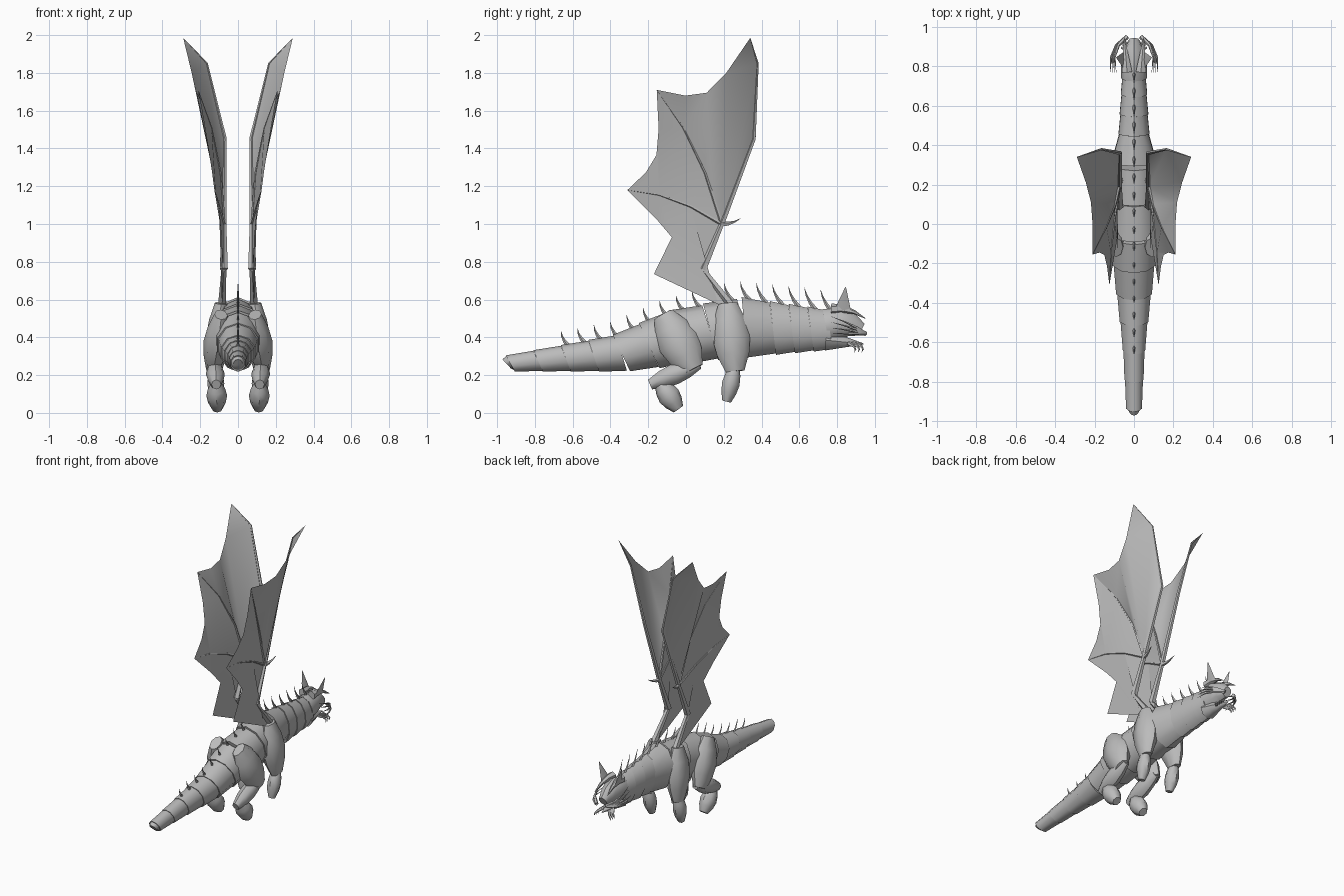
import bpy, bmesh
from math import sin, cos, pi
from mathutils import Vector

cube = bpy.data.objects.get("Cube")
if cube:
    bpy.data.objects.remove(cube)

grey = bpy.data.materials.new("stone grey")
grey.use_nodes = True
shade = (.5, .5, .5, 1)
grey.diffuse_color = shade
grey.node_tree.nodes["Principled BSDF"].inputs["Base Color"].default_value = shade


def add_loft(bm, stations, sides, lean):
    """Skin rings (centre, half width, half depth) along a path and cap both ends."""
    last = len(stations) - 1
    rings = []
    for i, (centre, width, depth) in enumerate(stations):
        before, after = stations[max(i - 1, 0)][0], stations[min(i + 1, last)][0]
        along = (after - before).normalized()
        up = along.cross(Vector((-1, 0, 0))).normalized()
        side = up.cross(along)
        ring = []
        for k in range(sides):
            angle = 2 * pi * k / sides
            point = centre + side * width * sin(angle) + up * depth * cos(angle)
            point.y -= lean * cos(angle)
            ring.append(bm.verts.new(point))
        rings.append(ring)
    for a, b in zip(rings, rings[1:]):
        for k in range(sides):
            n = (k + 1) % sides
            bm.faces.new((a[k], a[n], b[n], b[k]))
    bm.faces.new(rings[0])
    bm.faces.new(rings[-1])


def finish(name, bm, mirror):
    bmesh.ops.recalc_face_normals(bm, faces=bm.faces)
    mesh = bpy.data.meshes.new(name)
    bm.to_mesh(mesh)
    bm.free()
    mesh.materials.append(grey)
    part = bpy.data.objects.new(name, mesh)
    bpy.context.collection.objects.link(part)
    bpy.ops.object.select_all(action='DESELECT')
    part.select_set(True)
    bpy.context.view_layer.objects.active = part
    bpy.ops.object.shade_smooth_by_angle(angle=pi / 4)
    if mirror:
        part.modifiers.new("Mirror", 'MIRROR').use_mirror_merge = False


def build(name, lofts, sides=8, lean=0, mirror=True):
    bm = bmesh.new()
    for stations in lofts:
        add_loft(bm, stations, sides, lean)
    finish(name, bm, mirror)


def arc(start, end, bend=(0, 0, 0), steps=3):
    """Points from start to end, bowed out by the bend vector."""
    start, end, bend = Vector(start), Vector(end), Vector(bend)
    return [start.lerp(end, i / steps) + bend * sin(pi * i / steps) for i in range(steps + 1)]


def horn(points, radius, flat=1):
    """Tapering horn, spike or finger."""
    last = len(points) - 1
    radii = [radius * (1 - .95 * i / last) for i in range(last + 1)]
    return [(p, r * flat, r) for p, r in zip(points, radii)]


def limb(start, end, width, depth):
    """Muscle that swells in the middle."""
    points = arc(start, end, steps=4)
    swell = [.5 + .5 * sin(pi * i / 4) for i in range(5)]
    return [(p, width * s, depth * s) for p, s in zip(points, swell)]


def profile(knots, y):
    """Value at y on a line through (y, value) knots."""
    for (y0, v0), (y1, v1) in zip(knots, knots[1:]):
        if y <= y1:
            break
    return v0 + (v1 - v0) * (y - y0) / (y1 - y0)


# Body outline along its length
back = [(-.95, .3), (-.35, .41), (-.05, .54), (.3, .61), (.8, .54)]
belly = [(-.95, .22), (-.3, .22), (.1, .28), (.8, .34)]
girth = [(-.95, .04), (-.6, .06), (-.05, .13), (.3, .12), (.46, .08), (.8, .06)]


def body_ring(y, scale):
    top, bottom = profile(back, y), profile(belly, y)
    return Vector((0, y, (top + bottom) / 2)), profile(girth, y) * scale, (top - bottom) / 2 * scale


# Overlapping plates from tail to neck, each flared at its rear edge
joints = [-.93 + .147 * i for i in range(7)] + [.13, .31] + [.46 + .1 * i for i in range(4)]
plates = [[body_ring(a, 1.03), body_ring(b, .97)] for a, b in zip(joints, joints[1:])]
tail_tip = [body_ring(-.95, .6), body_ring(-.92, 1)]
build("body_plates", plates + [tail_tip], sides=10, lean=.02, mirror=False)

# Curved spikes down the back, longer on the neck
spikes = []
for i in range(17):
    y = -.62 + .087 * i
    size = .07 + .04 * max(y, 0)
    base = Vector((0, y, profile(back, y) - .01))
    spikes.append(horn(arc(base, base + Vector((0, -.6 * size, 1.2 * size)), (0, -.01, 0)), .013, .6))
build("back_spikes", spikes, sides=4, mirror=False)

# Head and separate lower jaw
skull = [(.74, .46, .066, .09), (.82, .475, .066, .085), (.88, .465, .05, .06), (.93, .44, .03, .035)]
build("head", [[(Vector((0, y, z)), w, h) for y, z, w, h in skull]], mirror=False)
build("lower_jaw", [horn(arc((0, .74, .385), (0, .94, .365)), .055, 1.1)], mirror=False)

# Horns, tendrils, barbs and ear fins
build("brow_horns", [horn(arc((.035, .77, .55), (.05, .95, .5), (0, 0, .02)), .03)], sides=6)
tendrils = [horn(arc((.035, .95, .42), (.12 - .01 * k, .77, .42 + .03 * k), (.03, .02, 0)), .012)
            for k in range(4)]
build("cheek_tendrils", tendrils, sides=5)
barbs = [horn(arc((.03, y, .37), (.065, y + .03, .32), (.01, .02, 0)), .012) for y in (.86, .88, .9)]
build("chin_barbs", barbs, sides=5)
build("ear_fins", [horn(arc((.05, .83, .54), (.09, .845, .665)), .045, .15)], sides=4)

# Legs
build("hind_thighs", [limb((.09, -.12, .52), (.135, .04, .23), .07, .11)])
build("hind_shanks", [limb((.125, .07, .26), (.115, -.19, .15), .05, .055)])
build("hind_feet", [limb((.115, -.14, .16), (.11, -.04, .02), .055, .06)])
build("front_upper_legs", [limb((.09, .22, .58), (.12, .26, .22), .065, .1)])
build("front_lower_legs", [limb((.12, .26, .25), (.115, .215, .06), .045, .047)])

# Wing skeleton
root, elbow, wrist = Vector((.085, .24, .57)), Vector((.075, .09, .76)), Vector((.075, .19, 1))
lead = [wrist, Vector((.07, .36, 1.45)), Vector((.165, .38, 1.85)), Vector((.29, .34, 1.985))]
middle = arc(wrist, (.21, -.155, 1.71), (-.03, .03, .04))
rear = arc(wrist, (.125, -.31, 1.18), (.01, 0, .04))
thumb = arc(wrist, (.095, .29, 1.03), (0, 0, -.01))
arm = [[(p, r, r) for p, r in zip(ends, (.022, .014))] for ends in ((root, elbow), (elbow, wrist))]
fingers = [horn(points, r) for points, r in ((lead, .016), (middle, .01), (rear, .01), (thumb, .016))]
build("wing_bones", arm + fingers, sides=5)


def scallop(tip, other):
    """Edge between two finger tips, drawn in towards the wrist."""
    return [tip.lerp(other, t).lerp(wrist, .18 * sin(pi * t)) for t in (.25, .5, .75)]


# Wing skin: a panel between neighbouring fingers, and one down to the body
hem = [Vector(p) for p in ((.1, -.16, 1.03), (.085, -.075, .93), (.08, -.17, .735), (.085, .17, .575))]
panels = [lead + scallop(lead[-1], middle[-1]) + middle[:0:-1],
          middle + scallop(middle[-1], rear[-1]) + rear[:0:-1],
          rear + hem + [root, elbow]]
bm = bmesh.new()
for outline in panels:
    face = bm.faces.new([bm.verts.new(p) for p in outline])
    bmesh.ops.triangulate(bm, faces=[face])
finish("wing_skin", bm, True)
